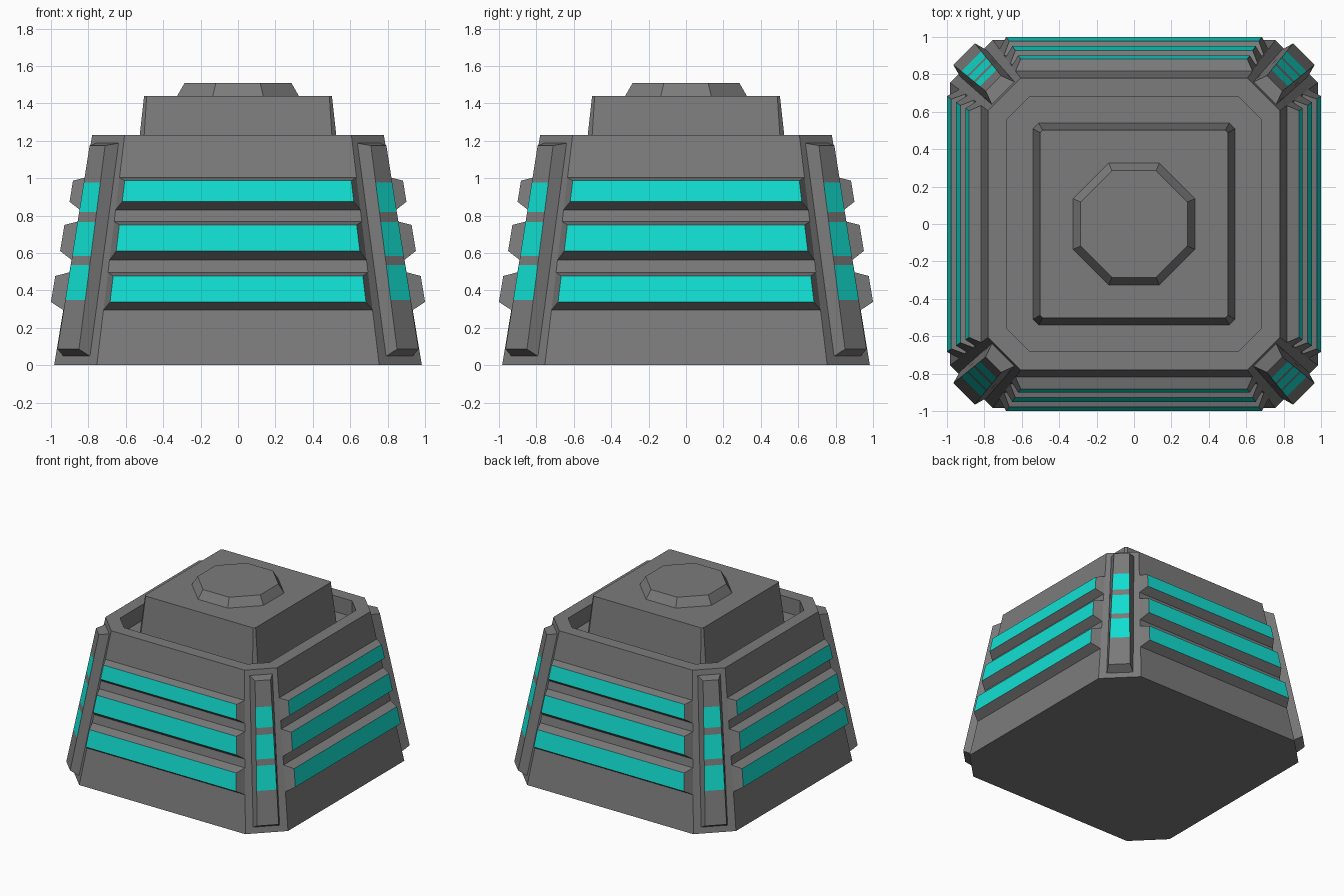
import bpy, bmesh
from math import pi, sqrt
from mathutils import Matrix

if "Cube" in bpy.data.objects:
    bpy.data.objects.remove(bpy.data.objects["Cube"], do_unlink=True)


def material(name, rgb):
    m = bpy.data.materials.new(name)
    m.use_nodes = True
    m.diffuse_color = (*rgb, 1)
    m.node_tree.nodes["Principled BSDF"].inputs["Base Color"].default_value = (*rgb, 1)
    return m


GREY = material("dark grey metal", (0.2, 0.2, 0.2))
CYAN = material("cyan glow", (0.006, 0.74, 0.64))


def finish(name, bm, turn=0):
    bmesh.ops.recalc_face_normals(bm, faces=bm.faces)
    bm.transform(Matrix.Rotation(turn, 4, "Z"))
    mesh = bpy.data.meshes.new(name)
    bm.to_mesh(mesh)
    bm.free()
    mesh.materials.append(GREY)
    mesh.materials.append(CYAN)
    bpy.context.collection.objects.link(bpy.data.objects.new(name, mesh))


def loft(name, rings):
    """Stack of eight-sided rings (z, distance to side, half length of side)."""
    bm = bmesh.new()
    loops = []
    for z, d, e in rings:
        pts = [(d, -e), (d, e), (e, d), (-e, d), (-d, e), (-d, -e), (-e, -d), (e, -d)]
        loops.append([bm.verts.new((x, y, z)) for x, y in pts])
    for a, b in zip(loops, loops[1:]):
        for i in range(8):
            j = (i + 1) % 8
            bm.faces.new((a[i], a[j], b[j], b[i]))
    bm.faces.new(loops[0])
    bm.faces.new(loops[-1])
    finish(name, bm)


def raised_strip(name, rows, lit, turn):
    """Raised strip from rows (z, distance, half width); first and last rows touch the wall."""
    bm = bmesh.new()
    left = [bm.verts.new((-w, -d, z)) for z, d, w in rows]
    right = [bm.verts.new((w, -d, z)) for z, d, w in rows]
    for i in range(len(rows) - 1):
        f = bm.faces.new((left[i], right[i], right[i + 1], left[i + 1]))
        f.material_index = int(i in lit)
    bm.faces.new(left)
    bm.faces.new(right)
    bm.faces.new((left[0], right[0], right[-1], left[-1]))
    finish(name, bm, turn)


# Sloping wall measurements at a given height
def wall(z):
    return 0.983 - 0.165 * z


def edge(z):
    return 0.755 - 0.121 * z


def corner(z):
    return (wall(z) + edge(z)) / sqrt(2)


TOP = 1.23
FLOOR = 1.10

# Body with a sunken top, upper block and cap
loft("body", [(0, wall(0), edge(0)), (TOP, wall(TOP), edge(TOP)),
              (TOP, 0.68, 0.56), (FLOOR, 0.68, 0.56)])
loft("upper_block", [(FLOOR, 0.54, 0.51), (1.44, 0.502, 0.488)])
loft("top_cap", [(1.44, 0.325, 0.135), (1.51, 0.285, 0.118)])

# Three lit ribs on every side: base bottom, face bottom, face top, base top, depth
RIBS = {"lower": (0.295, 0.338, 0.477, 0.497, 0.073),
        "middle": (0.563, 0.611, 0.750, 0.768, 0.069),
        "upper": (0.831, 0.874, 0.987, 1.003, 0.062)}
SIDES = ["front", "left", "back", "right"]
for k, side in enumerate(SIDES):
    for level, (b0, f0, f1, b1, depth) in RIBS.items():
        rows = [(b0, wall(b0), edge(b0))]
        rows += [(z, wall(z) + depth, edge(z) - 0.03) for z in (f0, f1)]
        rows += [(b1, wall(b1), edge(b1))]
        raised_strip(f"{side}_{level}_rib", rows, {1}, k * pi / 2)

# Corner bars with three lit bands each
BANDS = [0.086, 0.348, 0.536, 0.584, 0.767, 0.820, 0.976, 1.175]
BANDS[2:4] = [0.536, 0.584]
CORNERS = ["front_left", "back_left", "back_right", "front_right"]
for k, place in enumerate(CORNERS):
    rows = [(0.048, corner(0.048), 0.1)]
    rows += [(z, corner(z) + 0.072, 0.083 - 0.021 * z) for z in BANDS]
    rows += [(1.187, corner(1.187), 0.086)]
    raised_strip(f"{place}_corner_bar", rows, {2, 4, 6}, k * pi / 2 + pi / 4)
